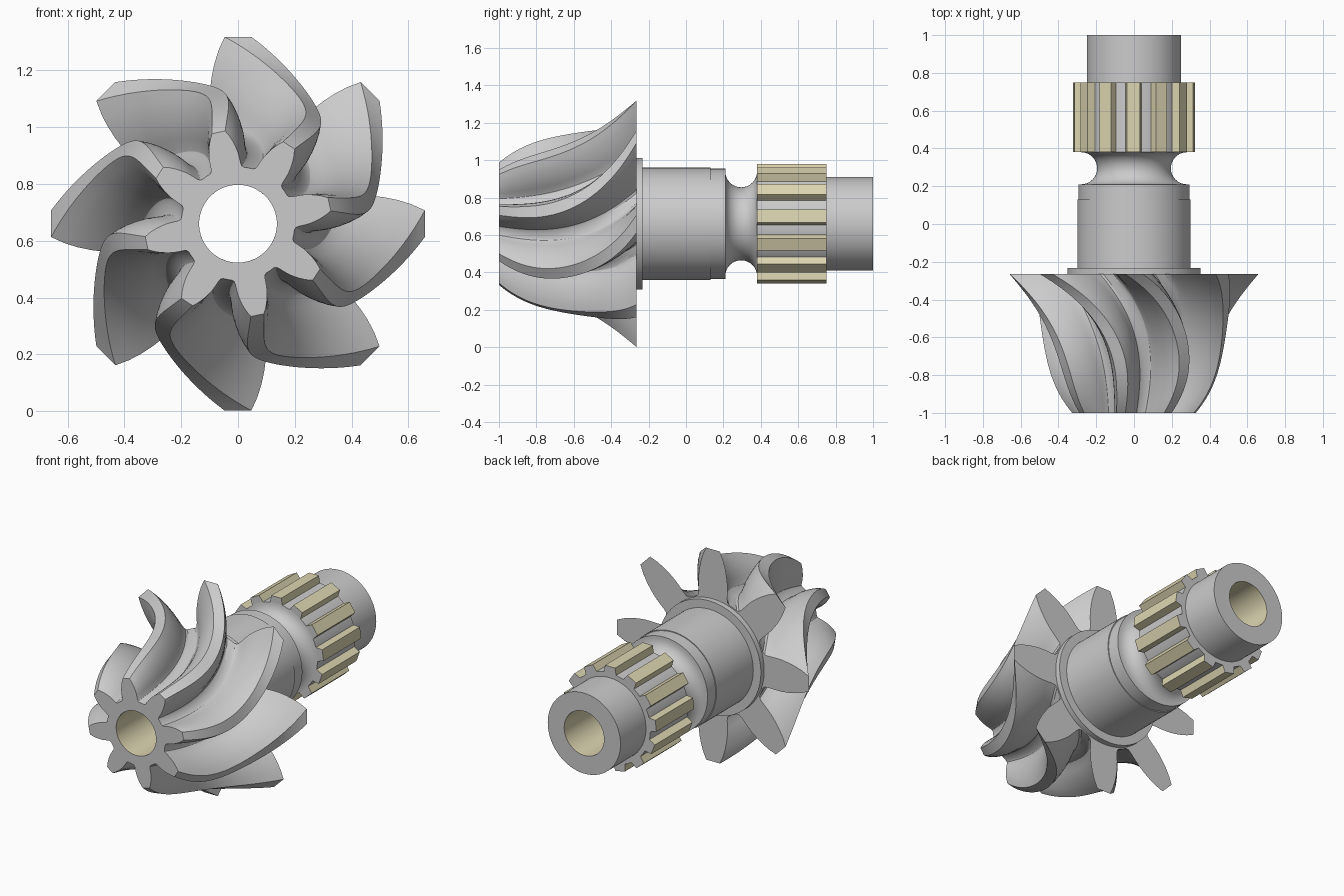
import bpy, bmesh
from math import sin, cos, pi, radians

if "Cube" in bpy.data.objects:
    bpy.data.objects.remove(bpy.data.objects["Cube"])

CZ = 0.66      # height of the shaft axis
BORE = 0.137   # radius of the through hole


def polar(r, a, y):
    return (r * cos(a), y, CZ + r * sin(a))


def make_object(name, bm, angle=30):
    bmesh.ops.recalc_face_normals(bm, faces=bm.faces)
    me = bpy.data.meshes.new(name)
    bm.to_mesh(me)
    bm.free()
    ob = bpy.data.objects.new(name, me)
    bpy.context.collection.objects.link(ob)
    bpy.ops.object.select_all(action='DESELECT')
    ob.select_set(True)
    bpy.context.view_layer.objects.active = ob
    bpy.ops.object.shade_smooth_by_angle(angle=radians(angle))
    return ob


def skin(rings):
    """Join closed rings of points with quads."""
    bm = bmesh.new()
    loops = [[bm.verts.new(p) for p in ring] for ring in rings]
    n = len(loops[0])
    for a, b in zip(loops, loops[1:]):
        for i in range(n):
            j = (i + 1) % n
            bm.faces.new((a[i], a[j], b[j], b[i]))
    return bm


def lathe(profile, n=96):
    return skin([[polar(r, 2 * pi * i / n, y) for i in range(n)] for y, r in profile])


# Spiral gear: eight curved teeth on a growing root cone
TEETH, Y0, Y1, STEPS = 8, -1.0, -0.265, 40
# flank as (height fraction, half angle in degrees), root to tip
flank = [(0, 18), (.03, 15.8), (.1, 14.5), (.25, 13.2), (.4, 11.9),
         (.55, 10.2), (.7, 8.4), (.85, 6.4), (1, 4.1)]
section = ([(0, -22.5)] + [(t, -d) for t, d in flank]
           + [(t, d) for t, d in reversed(flank)])


def gear_ring(s, bore=False):
    u = s * (Y1 - Y0)
    tip = .33 + .605 * s - .912 * s**2 + .637 * s**3
    root = .2 + .16 * s
    twist = 57 - 40 * u + 115.5 * u * u
    return [polar(BORE if bore else root + (tip - root) * t,
                  radians(twist + d + k * 360 / TEETH), Y0 + u)
            for k in range(TEETH) for t, d in section]


rings = [gear_ring(i / STEPS) for i in range(STEPS + 1)]
make_object("spiral_gear", skin([gear_ring(0, True)] + rings + [gear_ring(1, True)]))

# Shaft: collar, journal, round neck groove, spline core and end
groove = [(.295 - .085 * cos(pi * i / 16), .28 - .085 * sin(pi * i / 16)) for i in range(17)]
make_object("shaft", lathe(
    [(-.265, BORE), (-.265, .352), (-.232, .352), (-.232, .30), (.13, .30), (.13, .295),
     (.21, .295)] + groove + [(.75, .28), (.75, .25), (1, .25), (1, BORE)]))

# Brass coloured bore running the full length
brass = bpy.data.materials.new("brass")
brass.diffuse_color = (.72, .67, .44, 1)
brass.use_nodes = True
brass.node_tree.nodes["Principled BSDF"].inputs["Base Color"].default_value = brass.diffuse_color
bore = make_object("bore", lathe([(-1, BORE), (1, BORE)]))
bore.data.materials.append(brass)
mid = bore.data.polygons[0]
if mid.normal.dot((mid.center.x, 0, mid.center.z - CZ)) > 0:
    bore.data.flip_normals()

# Spline teeth: thirteen tapered bars with grey ends
grey = bpy.data.materials.new("grey")
grey.diffuse_color = (.6, .6, .6, 1)
grey.use_nodes = True
grey.node_tree.nodes["Principled BSDF"].inputs["Base Color"].default_value = grey.diffuse_color
bm = bmesh.new()
N = 13
for k in range(N):
    a = radians(90.6) + 2 * pi * k / N
    ends = []
    for y in (.38, .75):
        ends.append([bm.verts.new((r * cos(a) - w * sin(a), y, CZ + r * sin(a) + w * cos(a)))
                     for r, w in ((.265, -.044), (.32, -.034), (.32, .034), (.265, .044))])
    f, b = ends
    for quad in (f, b):
        bm.faces.new(quad)
    for i in range(4):
        j = (i + 1) % 4
        bm.faces.new((f[i], f[j], b[j], b[i]))
spline = make_object("spline_teeth", bm)
spline.data.materials.append(brass)
spline.data.materials.append(grey)
for p in spline.data.polygons:
    p.material_index = 1 if abs(p.normal.y) > .9 else 0
